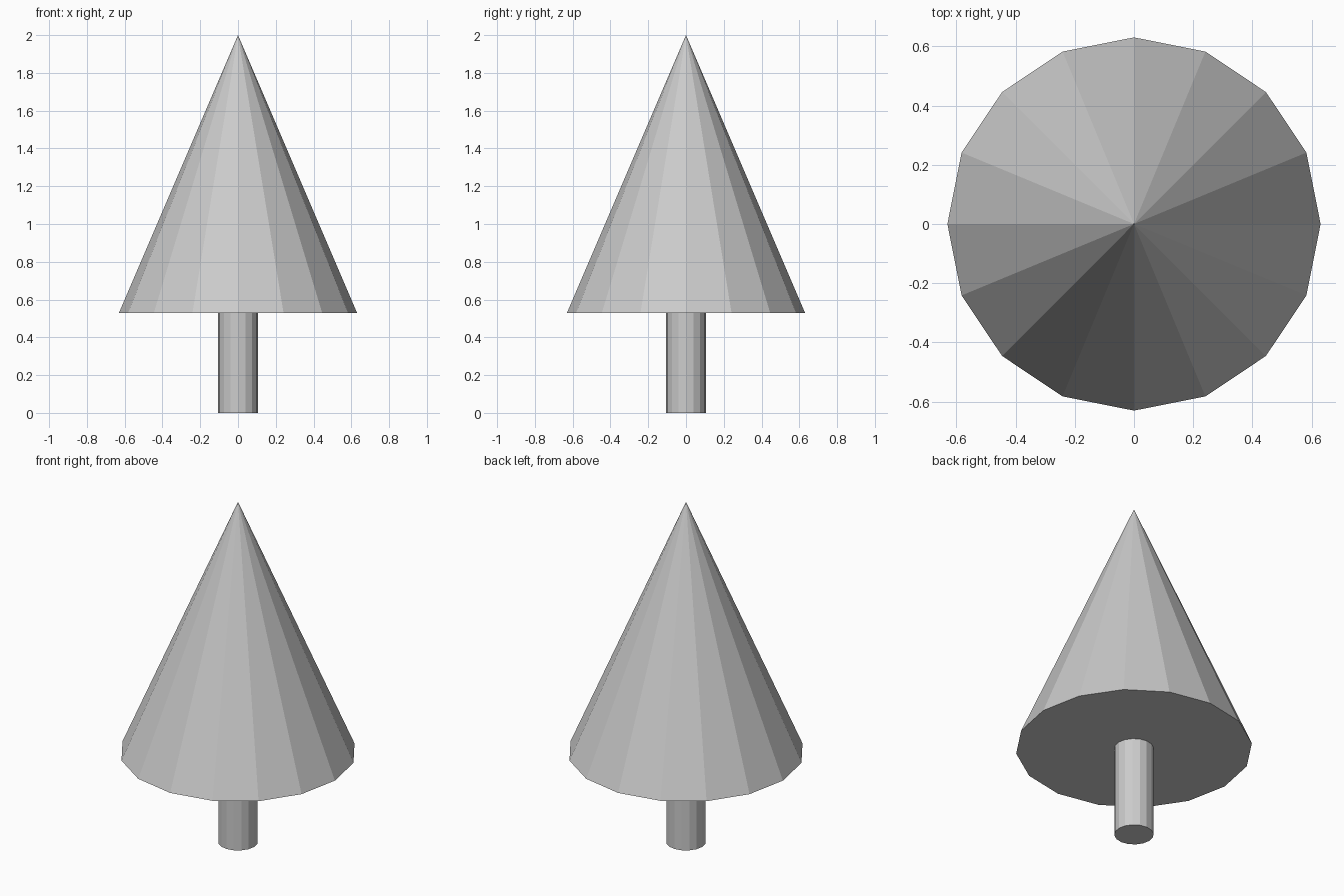
import bpy

if "Cube" in bpy.data.objects:
    bpy.data.objects.remove(bpy.data.objects["Cube"])

SIDES = 16
BASE_Z = 0.53
TOP_Z = 2.0

# Trunk: faceted post from the ground to the underside of the foliage
bpy.ops.mesh.primitive_cylinder_add(vertices=SIDES, radius=0.105, depth=BASE_Z,
                                    location=(0, 0, BASE_Z / 2))
bpy.context.object.name = "trunk"

# Foliage: one flat-shaded cone with a closed base
bpy.ops.mesh.primitive_cone_add(vertices=SIDES, radius1=0.63, radius2=0,
                                depth=TOP_Z - BASE_Z,
                                location=(0, 0, (TOP_Z + BASE_Z) / 2))
bpy.context.object.name = "foliage"
